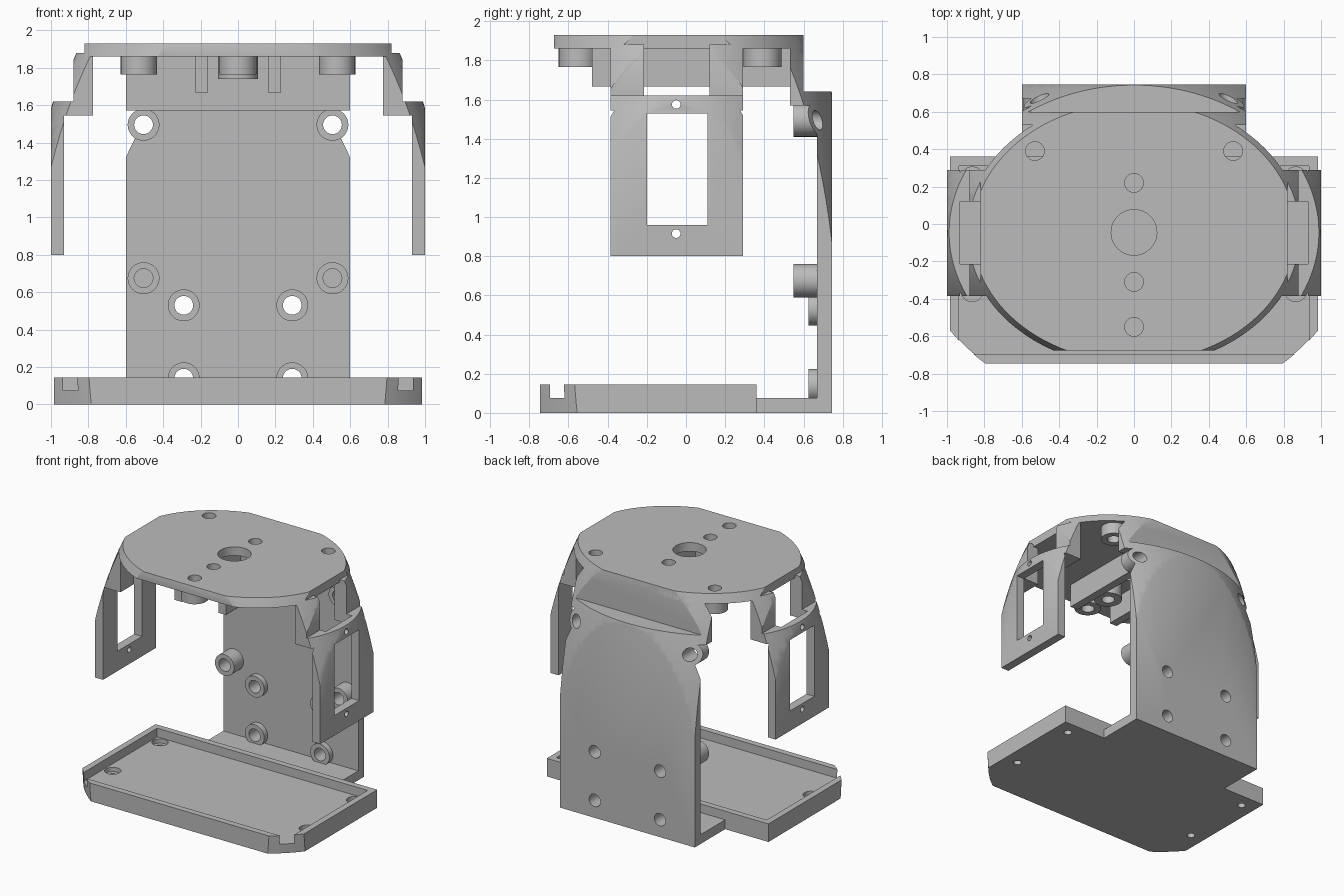
import bpy, bmesh, math
from mathutils import Matrix, Vector

if "Cube" in bpy.data.objects:
    bpy.data.objects.remove(bpy.data.objects["Cube"])

grey = bpy.data.materials.new("plain_grey")
grey.use_nodes = True
grey.diffuse_color = (0.5, 0.5, 0.5, 1)
grey.node_tree.nodes["Principled BSDF"].inputs["Base Color"].default_value = (0.5, 0.5, 0.5, 1)


def to_object(name, bm):
    mesh = bpy.data.meshes.new(name)
    bm.to_mesh(mesh)
    bm.free()
    mesh.materials.append(grey)
    obj = bpy.data.objects.new(name, mesh)
    bpy.context.scene.collection.objects.link(obj)
    return obj


def box(x0, x1, y0, y1, z0, z1):
    bm = bmesh.new()
    centre = Vector((x0 + x1, y0 + y1, z0 + z1)) / 2
    size = (abs(x1 - x0), y1 - y0, z1 - z0, 1)
    bmesh.ops.create_cube(bm, size=1, matrix=Matrix.Translation(centre) @ Matrix.Diagonal(size))
    return to_object("helper_box", bm)


def rod(axis, centre, radius, length):
    """Cylinder centred on a point, along X, Y or Z."""
    turn = {"X": Matrix.Rotation(math.pi / 2, 4, "Y"),
            "Y": Matrix.Rotation(math.pi / 2, 4, "X"), "Z": Matrix()}[axis]
    bm = bmesh.new()
    bmesh.ops.create_cone(bm, cap_ends=True, segments=40, radius1=radius, radius2=radius,
                          depth=length, matrix=Matrix.Translation(centre) @ turn)
    return to_object("helper_rod", bm)


def post(x, y, radius, z0, z1):
    return rod("Z", (x, y, (z0 + z1) / 2), radius, z1 - z0)


def boss(x, z, radius, y0, y1):
    return rod("Y", (x, (y0 + y1) / 2, z), radius, y1 - y0)


def combine(obj, other, operation):
    mod = obj.modifiers.new("shape", "BOOLEAN")
    mod.operation, mod.solver, mod.object = operation, "EXACT", other
    graph = bpy.context.evaluated_depsgraph_get()
    mesh = bpy.data.meshes.new_from_object(obj.evaluated_get(graph))
    obj.modifiers.clear()
    obj.data = mesh


# Egg-shaped envelope that trims every part
bm = bmesh.new()
bmesh.ops.create_uvsphere(bm, u_segments=128, v_segments=96, radius=1,
                          matrix=Matrix.Translation((0, -0.045, 0.33)) @ Matrix.Diagonal((1.185, 0.951, 2.34, 1)))
envelope = to_object("envelope", bm)
envelope.hide_render = True


def build(name, solids, cuts):
    part = solids[0]
    part.name = part.data.name = name
    for s in solids[1:]:
        combine(part, s, "UNION")
    for c in cuts:
        combine(part, c, "DIFFERENCE")
    combine(part, envelope, "INTERSECT")
    for helper in solids[1:] + cuts:
        bpy.data.objects.remove(helper)
    bpy.ops.object.select_all(action="DESELECT")
    part.select_set(True)
    bpy.context.view_layer.objects.active = part
    bpy.ops.object.shade_smooth_by_angle(angle=math.radians(30))


SIDES = (-1, 1)

# Top plate with hanging posts and two ribs
solids = [box(-0.82, 0.82, -0.675, 0.6, 1.86, 1.93)]
cuts = [post(0, -0.045, 0.122, 1.8, 2)]
for x, y, r, low in ((-0.53, 0.39, 0.097, 1.765), (0.53, 0.39, 0.097, 1.765), (0, -0.55, 0.1, 1.765),
                     (0, 0.22, 0.107, 1.74), (0, -0.31, 0.107, 1.74)):
    solids.append(post(x, y, r, low, 1.9))
    cuts.append(post(x, y, 0.05, 1.6, 2))
for s in SIDES:
    solids.append(box(s * 0.195 - 0.034, s * 0.195 + 0.034, -0.48, 0.55, 1.667, 1.9))
build("top_plate", solids, cuts)

# Back wall with stepped shoulder and screw bosses
solids = [box(-0.6, 0.6, 0.67, 0.745, 0, 1.64), box(-0.6, 0.6, 0.53, 0.745, 1.57, 1.64),
          box(-0.6, 0.6, 0.53, 0.6, 1.57, 1.925)]
cuts = []
for s in SIDES:
    for z in (0.14, 0.53):
        solids.append(boss(s * 0.29, z, 0.085, 0.625, 0.7))
        cuts.append(boss(s * 0.29, z, 0.05, 0.5, 0.9))
    solids.append(boss(s * 0.505, 0.675, 0.085, 0.55, 0.7))
    cuts.append(boss(s * 0.505, 0.675, 0.05, 0.5, 0.67))
    solids.append(boss(s * 0.505, 1.495, 0.085, 0.55, 0.74))
    cuts.append(boss(s * 0.505, 1.495, 0.05, 0.5, 0.9))
build("back_wall", solids, cuts)

# Base tray with raised rim and countersunk corner holes
solids = [box(-0.985, 0.985, -0.745, 0.36, 0, 0.145), box(-0.6, 0.6, 0.3, 0.68, 0, 0.075)]
cuts = [box(-0.935, 0.935, -0.695, 0.31, 0.075, 0.3)]
for s in SIDES:
    for y in (-0.355, 0.245):
        cuts.append(post(s * 0.865, y, 0.06, 0.04, 0.1))
        cuts.append(post(s * 0.865, y, 0.03, -0.1, 0.1))
build("base_tray", solids, cuts)

# Side brackets, each a windowed plate hung from two stepped tabs
for s, side in ((1, "left"), (-1, "right")):
    def span(a, b, *rest):
        return box(min(s * a, s * b), max(s * a, s * b), *rest)

    solids = [span(0.93, 1.0, -0.385, 0.29, 0.8, 1.62)]
    for y0, y1 in ((-0.385, -0.215), (0.12, 0.29)):
        solids.append(span(0.775, 0.96, y0, y1, 1.545, 1.62))
        solids.append(span(0.775, 0.88, y0, y1, 1.545, 1.88))
    cuts = [span(0.9, 1.1, -0.2, 0.11, 0.96, 1.53)]
    for z in (0.915, 1.575):
        cuts.append(rod("X", (s * 0.97, -0.05, z), 0.022, 0.2))
    build(side + "_bracket", solids, cuts)

bpy.data.objects.remove(envelope)
